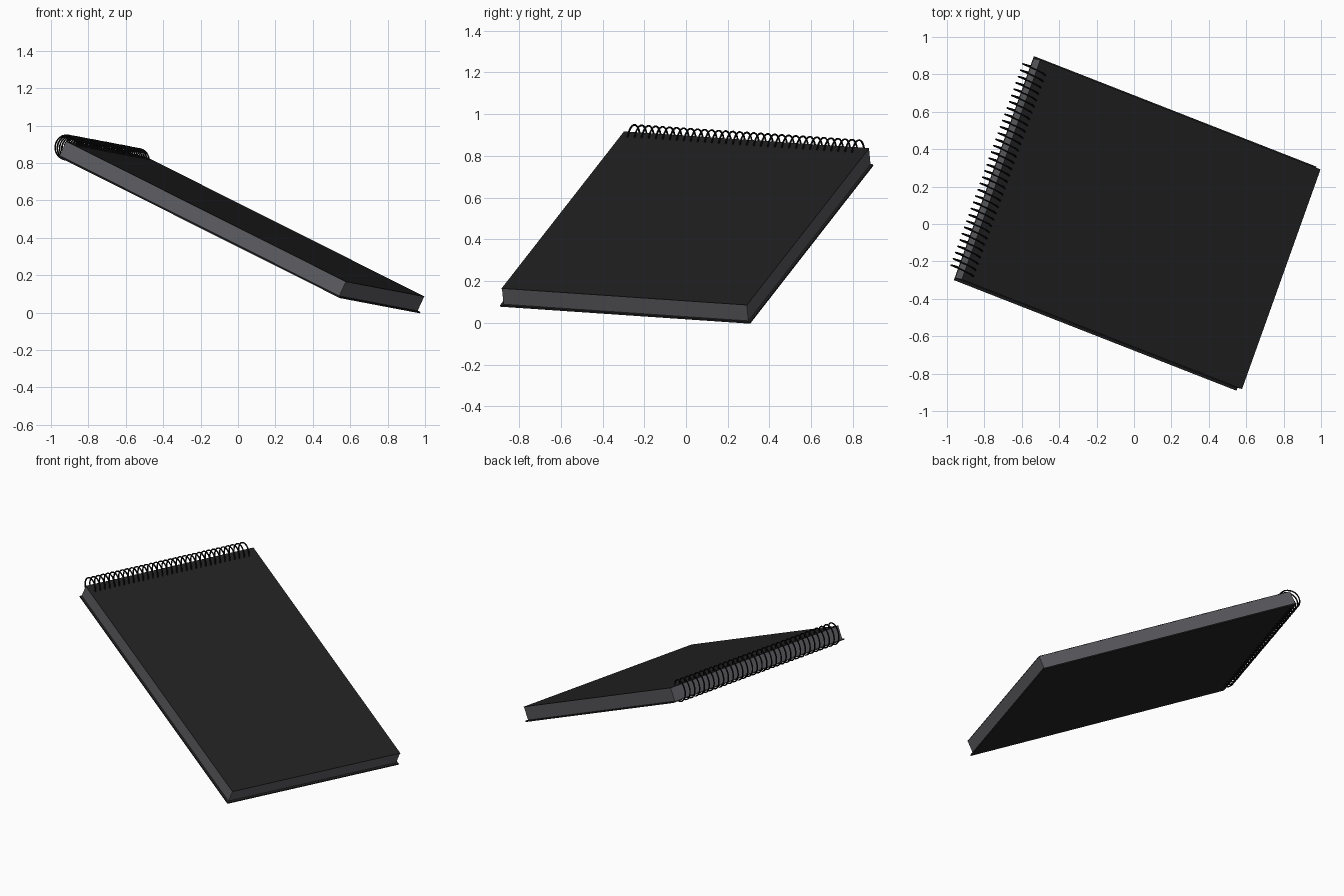
import bpy, bmesh, math
from mathutils import Vector, Matrix

if "Cube" in bpy.data.objects:
    bpy.data.objects.remove(bpy.data.objects["Cube"])

# Tilted frame: u = spine to fore edge, v = along spine, n = out of front cover
origin = Vector((-0.92, -0.297, 0.917))
u = Vector((1.495, -0.585, -0.75)).normalized()
v = Vector((0.42, 1.175, -0.08))
v = (v - u * v.dot(u)).normalized()
n = u.cross(v)
frame = Matrix((u, v, n)).transposed().to_4x4()
frame.translation = origin
LENGTH, WIDTH, THICK, LIP = 1.775, 1.25, 0.093, 0.012


def material(name, rgb):
    m = bpy.data.materials.new(name)
    m.diffuse_color = (*rgb, 1)
    m.use_nodes = True
    m.node_tree.nodes["Principled BSDF"].inputs["Base Color"].default_value = m.diffuse_color
    return m


cover_mat = material("cover black", (0.016, 0.016, 0.016))
page_mat = material("page grey", (0.107, 0.107, 0.119))
wire_mat = material("wire black", (0.004, 0.004, 0.004))


def slab(name, lo, hi, mat):
    bm = bmesh.new()
    bmesh.ops.create_cube(bm, size=1)
    for vert in bm.verts:
        vert.co = Vector([lo[i] if vert.co[i] < 0 else hi[i] for i in range(3)])
    me = bpy.data.meshes.new(name)
    bm.to_mesh(me)
    bm.free()
    me.materials.append(mat)
    ob = bpy.data.objects.new(name, me)
    ob.matrix_world = frame
    bpy.context.collection.objects.link(ob)
    return ob


# Covers and page block
slab("front_cover", (0, 0, -0.003), (LENGTH, WIDTH, 0), cover_mat)
slab("page_block", (0.001, 0.001, -THICK + 0.008),
     (LENGTH - 0.001, WIDTH - 0.001, -0.003), page_mat)
slab("back_cover", (0, -LIP, -THICK), (LENGTH + LIP, WIDTH + LIP, -THICK + 0.008), cover_mat)

# Spiral binding wire
TURNS, STEPS, RADIUS = 33, 24, 0.066
curve = bpy.data.curves.new("spiral_wire", "CURVE")
curve.dimensions = "3D"
curve.bevel_depth = 0.0045
curve.bevel_resolution = 1
curve.use_fill_caps = True
spline = curve.splines.new("POLY")
count = TURNS * STEPS + 1
spline.points.add(count - 1)
for i, p in enumerate(spline.points):
    a = 2 * math.pi * i / STEPS
    p.co = (RADIUS * math.cos(a), 0.035 + (WIDTH - 0.07) * i / (count - 1),
            -THICK / 2 + 0.012 + RADIUS * math.sin(a), 1)
curve.materials.append(wire_mat)
wire = bpy.data.objects.new("spiral_wire", curve)
wire.matrix_world = frame
bpy.context.collection.objects.link(wire)
bpy.context.view_layer.objects.active = wire
wire.select_set(True)
bpy.ops.object.convert(target="MESH")
bpy.ops.object.shade_smooth_by_angle()
